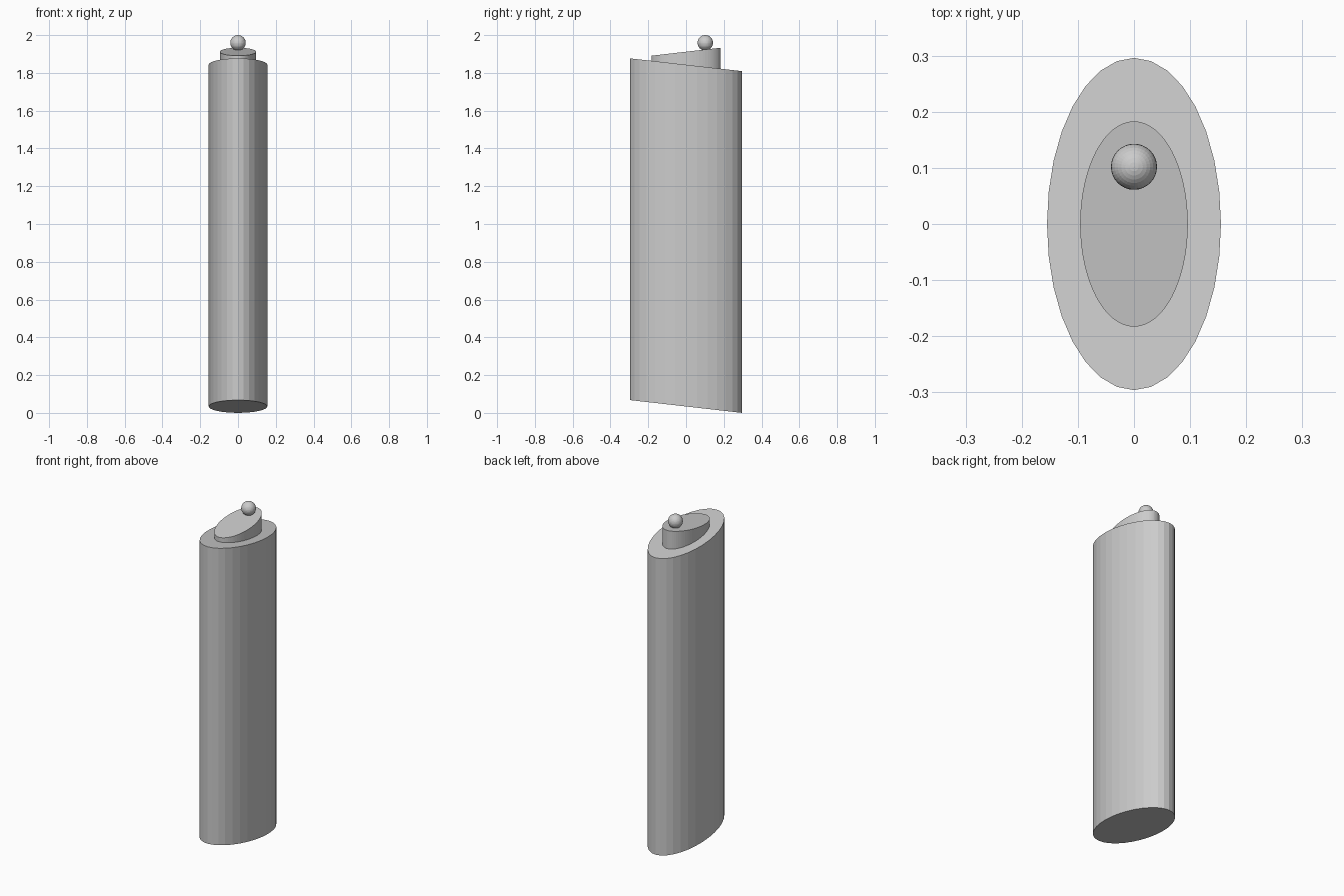
import bpy, bmesh, math

default = bpy.data.objects.get("Cube")
if default:
    bpy.data.objects.remove(default, do_unlink=True)

grey = bpy.data.materials.new("plain grey")
grey.use_nodes = True
colour = (0.6, 0.6, 0.6, 1)
grey.diffuse_color = colour
grey.node_tree.nodes["Principled BSDF"].inputs["Base Color"].default_value = colour


def add_object(name, bm):
    mesh = bpy.data.meshes.new(name)
    bm.to_mesh(mesh)
    bm.free()
    mesh.materials.append(grey)
    obj = bpy.data.objects.new(name, mesh)
    bpy.context.collection.objects.link(obj)
    return obj


def oval_column(name, rx, ry, sides, bottom, top):
    """Upright oval column; bottom and top are (height, slope along y)."""
    bm = bmesh.new()
    bmesh.ops.create_cone(bm, cap_ends=True, segments=sides,
                          radius1=1, radius2=1, depth=2)
    for v in bm.verts:
        height, slope = top if v.co.z > 0 else bottom
        v.co.x *= rx
        v.co.y *= ry
        v.co.z = height + slope * v.co.y
    return add_object(name, bm)


# Tall body with parallel slanted ends
slant = -0.114
oval_column("body", 0.155, 0.296, 32, (0.034, slant), (1.843, slant))

# Smaller raised cap, tilted the other way and sunk into the body
oval_column("cap", 0.096, 0.183, 64, (1.83, slant), (1.912, 0.115))

# Ball resting on the high end of the cap
bm = bmesh.new()
bmesh.ops.create_uvsphere(bm, u_segments=32, v_segments=16, radius=0.041)
ball = add_object("ball", bm)
ball.location = (0, 0.102, 1.959)
